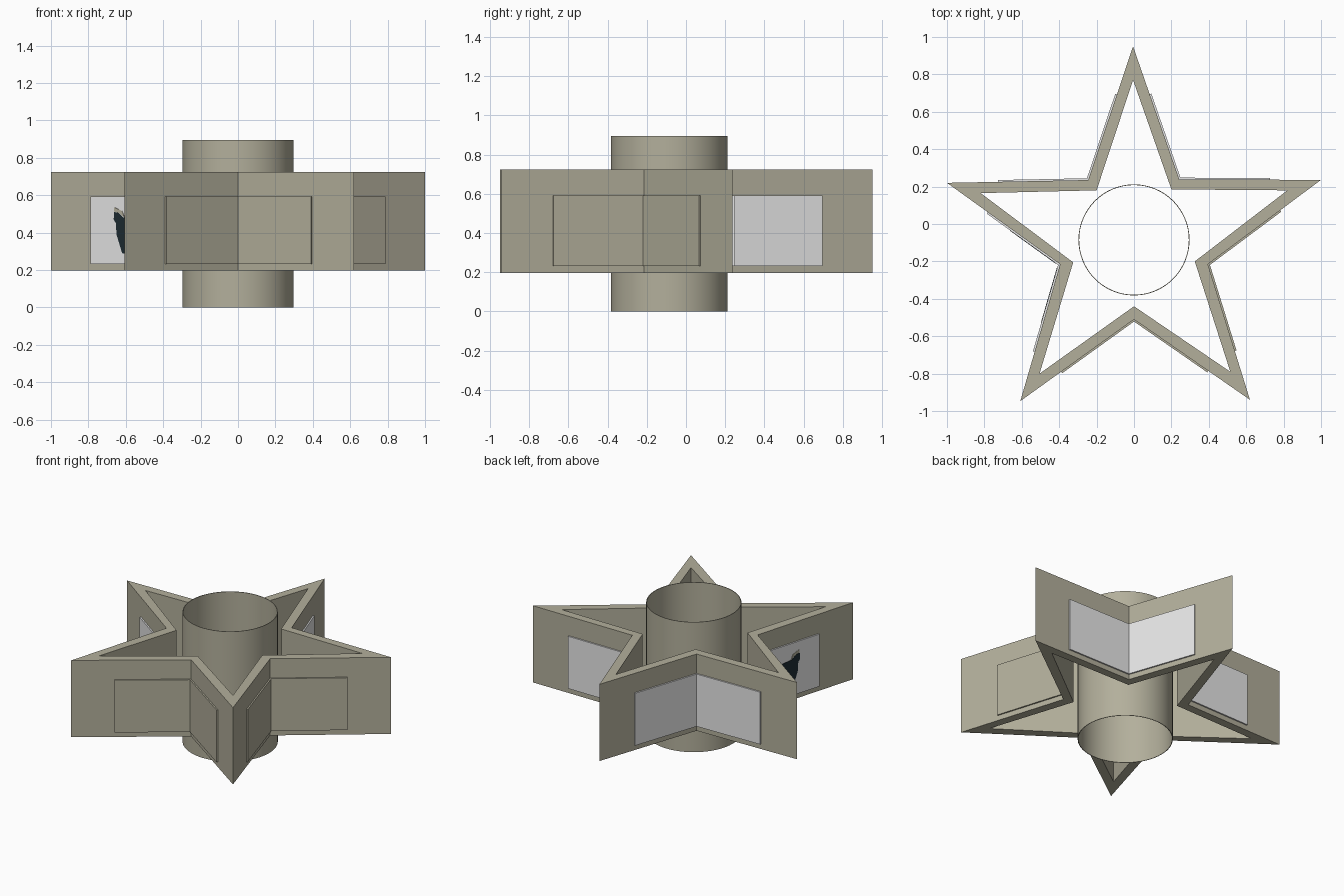
import bpy, bmesh, math
from mathutils import Vector

if "Cube" in bpy.data.objects:
    bpy.data.objects.remove(bpy.data.objects["Cube"])


def material(name, rgb):
    m = bpy.data.materials.new(name)
    m.diffuse_color = (*rgb, 1)
    m.use_nodes = True
    m.node_tree.nodes["Principled BSDF"].inputs["Base Color"].default_value = m.diffuse_color
    return m


KHAKI = material("khaki", (0.45, 0.43, 0.33))
WHITE = material("pale_grey", (0.8, 0.8, 0.8))
DARK = material("dark_navy", (0.012, 0.024, 0.032))


def finish(name, bm, mat):
    bmesh.ops.recalc_face_normals(bm, faces=bm.faces)
    me = bpy.data.meshes.new(name)
    bm.to_mesh(me)
    bm.free()
    me.materials.append(mat)
    ob = bpy.data.objects.new(name, me)
    bpy.context.collection.objects.link(ob)
    return ob


def loft(name, loops, mat, ring=False):
    """Join 3D loops with quads; either close into a ring or cap both ends."""
    bm = bmesh.new()
    vs = [[bm.verts.new(p) for p in lp] for lp in loops]
    n = len(loops[0])
    pairs = list(zip(vs, vs[1:])) + ([(vs[-1], vs[0])] if ring else [])
    for a, b in pairs:
        for i in range(n):
            j = (i + 1) % n
            bm.faces.new((a[i], a[j], b[j], b[i]))
    if not ring:
        bm.faces.new(vs[0])
        bm.faces.new(vs[-1])
    return finish(name, bm, mat)


def at(points, z):
    return [Vector((p[0], p[1], z)) for p in points]


# Star wall: clockwise from the back tip, tips and valleys alternate
OUTER = [Vector(p) for p in (
    (-0.005, 0.95), (0.242, 0.238), (1.0, 0.236), (0.395, -0.215), (0.62, -0.94),
    (0.0, -0.51), (-0.608, -0.947), (-0.395, -0.215), (-1.0, 0.22), (-0.245, 0.235))]
INNER = [(-0.005, 0.77), (0.20, 0.185), (0.82, 0.18), (0.325, -0.20), (0.515, -0.79),
         (0.0, -0.44), (-0.505, -0.80), (-0.325, -0.205), (-0.82, 0.165), (-0.20, 0.18)]
Z0, Z1 = 0.197, 0.725
loft("star_wall", [at(OUTER, Z0), at(OUTER, Z1), at(INNER, Z1), at(INNER, Z0)], KHAKI, ring=True)

# Central open tube
R, WALL, CY, SEG = 0.297, 0.004, -0.085, 64
circle = lambda r: [(r * math.cos(2 * math.pi * i / SEG), CY + r * math.sin(2 * math.pi * i / SEG))
                    for i in range(SEG)]
tube = loft("centre_tube", [at(circle(R), 0), at(circle(R), 0.895),
                            at(circle(R - WALL), 0.895), at(circle(R - WALL), 0)], KHAKI, ring=True)
bpy.context.view_layer.objects.active = tube
tube.select_set(True)
bpy.ops.object.shade_smooth_by_angle(angle=math.radians(40))
tube.select_set(False)


def outward(a, b):
    """Outward normal of a clockwise wall edge."""
    d = (b - a).normalized()
    return Vector((-d.y, d.x))


# Folded plates wrapping each valley of the star
NAMES = {1: ("back_right_panel", WHITE), 3: ("right_panel", KHAKI), 5: ("front_panel", KHAKI),
         7: ("left_panel", WHITE), 9: ("back_left_panel", WHITE)}
T, D = 0.64, 0.0095
for i, (name, mat) in NAMES.items():
    a, v, b = OUTER[i - 1], OUTER[i], OUTER[(i + 1) % 10]
    na, nb = outward(a, v), outward(v, b)
    mid = (na + nb).normalized()
    pa, pb = v.lerp(a, T), v.lerp(b, T)
    prof = [pa, pa + na * D, v + mid * (D / mid.dot(na)), pb + nb * D, pb, v]
    loft(name, [at(prof, 0.232), at(prof, 0.592)], mat)

# Painted silhouette on both halves of the left panel: (fraction along wall, height)
SHAPE = [(0.03, 0.28), (0.22, 0.27), (0.36, 0.29), (0.385, 0.34), (0.41, 0.39),
         (0.415, 0.45), (0.435, 0.47), (0.43, 0.51), (0.39, 0.505), (0.35, 0.48),
         (0.22, 0.47), (0.10, 0.46), (0.03, 0.44)]
CREST = [(0.43, 0.512), (0.43, 0.535), (0.36, 0.515), (0.34, 0.48), (0.39, 0.506)]
v = OUTER[7]
for side, tip, n in (("front", OUTER[8], outward(v, OUTER[8])),
                     ("rear", OUTER[6], outward(OUTER[6], v))):
    for label, shape, mat in (("painted_shape", SHAPE, DARK), ("painted_crest", CREST, KHAKI)):
        loops = [[Vector((*(v.lerp(tip, t) + n * d), z)) for t, z in shape]
                 for d in (D - 0.001, D + 0.002)]
        loft(f"{side}_{label}", loops, mat)
